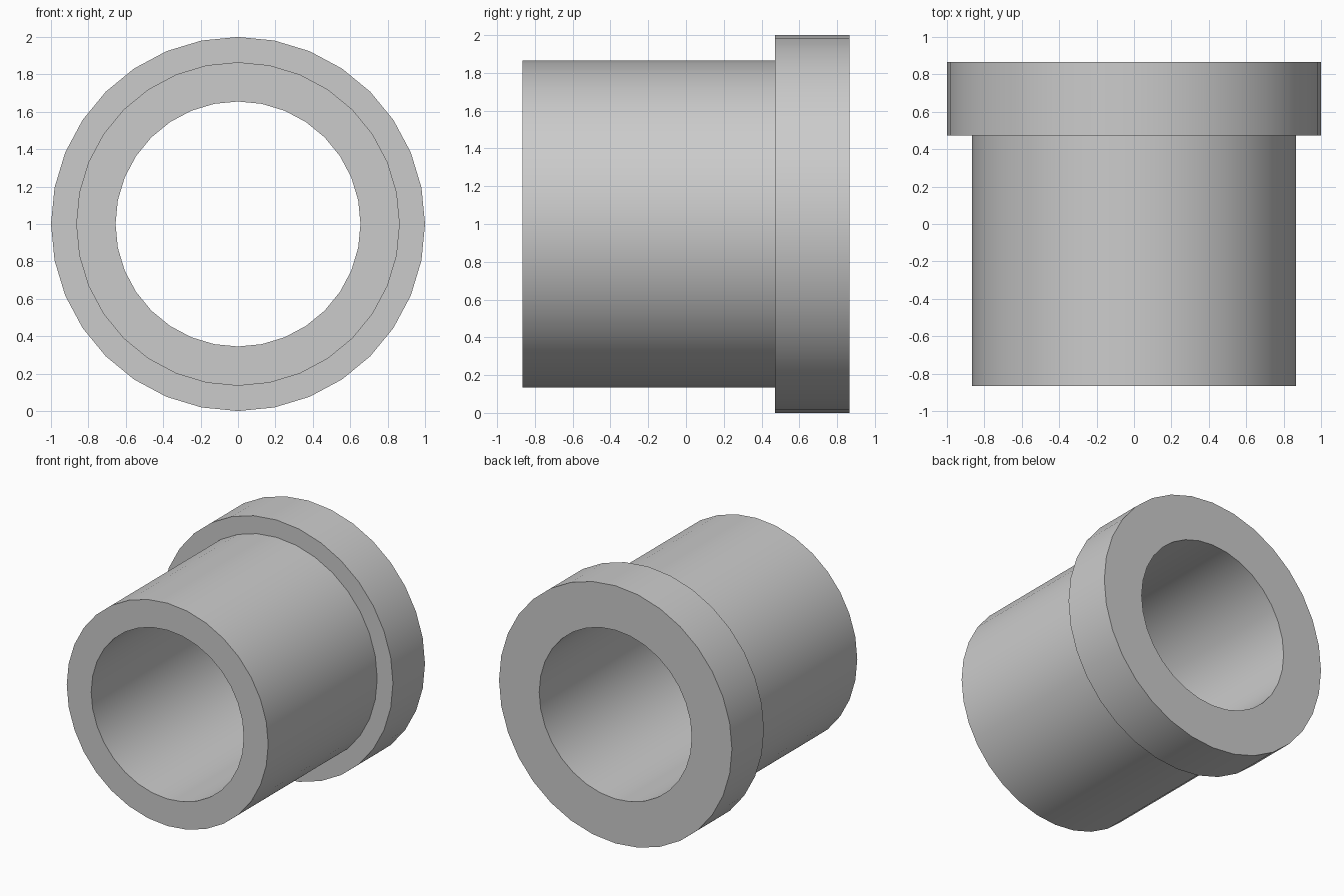
import bpy
import bmesh
import math
from mathutils import Matrix, Vector

cube = bpy.data.objects.get("Cube")
if cube:
    bpy.data.objects.remove(cube, do_unlink=True)

SIDES = 32
BORE, SLEEVE, FLANGE = 0.655, 0.865, 1.0
FRONT, STEP, BACK = -0.865, 0.472, 0.865

# Plain grey finish
grey = bpy.data.materials.new("grey")
grey.use_nodes = True
colour = (0.6, 0.6, 0.6, 1)
grey.diffuse_color = colour
grey.node_tree.nodes["Principled BSDF"].inputs["Base Color"].default_value = colour

# Closed cross-section of the flanged sleeve: (radius, position along the axis)
profile = [(BORE, FRONT), (SLEEVE, FRONT), (SLEEVE, STEP),
           (FLANGE, STEP), (FLANGE, BACK), (BORE, BACK)]

# Turn the section about the bore axis
bm = bmesh.new()
verts = [bm.verts.new((0, y, r)) for r, y in profile]
edges = [bm.edges.new((a, b)) for a, b in zip(verts, verts[1:] + verts[:1])]
bmesh.ops.spin(bm, geom=verts + edges, cent=(0, 0, 0), axis=(0, 1, 0),
               angle=math.tau, steps=SIDES, use_merge=True)
bmesh.ops.remove_doubles(bm, verts=bm.verts, dist=0.0001)
bmesh.ops.recalc_face_normals(bm, faces=bm.faces)
bmesh.ops.transform(bm, verts=bm.verts, matrix=Matrix.Translation(Vector((0, 0, FLANGE))))

mesh = bpy.data.meshes.new("flanged_bushing")
bm.to_mesh(mesh)
bm.free()
mesh.materials.append(grey)
bushing = bpy.data.objects.new("flanged_bushing", mesh)
bpy.context.collection.objects.link(bushing)

# Smooth curved walls with crisp rims
bpy.ops.object.select_all(action="DESELECT")
bushing.select_set(True)
bpy.context.view_layer.objects.active = bushing
bpy.ops.object.shade_smooth_by_angle(angle=math.radians(30))
